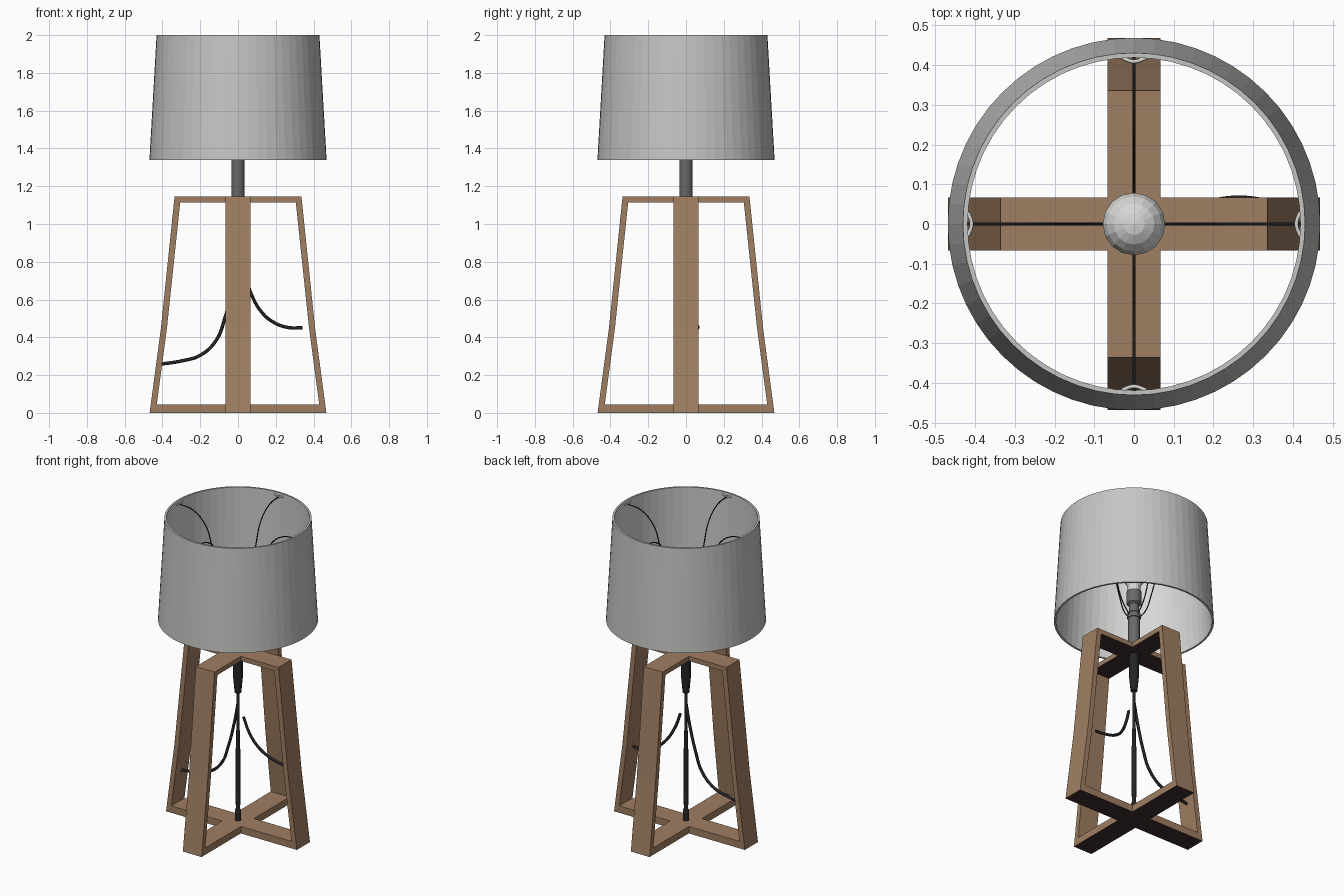
import bpy, bmesh, math
from mathutils import Matrix

if "Cube" in bpy.data.objects:
    bpy.data.objects.remove(bpy.data.objects["Cube"])


def material(name, rgb):
    m = bpy.data.materials.new(name)
    m.diffuse_color = (*rgb, 1)
    m.use_nodes = True
    m.node_tree.nodes["Principled BSDF"].inputs["Base Color"].default_value = m.diffuse_color
    return m


WOOD = material("brown wood", (0.35, 0.21, 0.122))
UNDERSIDE = material("dark stained underside", (0.05, 0.027, 0.027))
FABRIC = material("grey fabric", (0.56, 0.56, 0.55))
LINING = material("pale lining", (0.68, 0.68, 0.67))
METAL = material("dark grey metal", (0.14, 0.14, 0.14))
BLACK = material("black cord", (0.018, 0.018, 0.02))


def add(name, bm, mat, angle=None):
    bmesh.ops.recalc_face_normals(bm, faces=bm.faces)
    me = bpy.data.meshes.new(name)
    bm.to_mesh(me)
    bm.free()
    me.materials.append(mat)
    ob = bpy.data.objects.new(name, me)
    bpy.context.collection.objects.link(ob)
    if angle:
        bpy.context.view_layer.objects.active = ob
        ob.select_set(True)
        bpy.ops.object.shade_smooth_by_angle(angle=math.radians(angle))
        ob.select_set(False)
    return ob


def add_wood(name, bm):
    """Wooden part whose downward faces are dark."""
    ob = add(name, bm, WOOD)
    ob.data.materials.append(UNDERSIDE)
    for f in ob.data.polygons:
        if f.normal.z < -0.7:
            f.material_index = 1


def lathe(name, profile, mat, sides, closed=False, angle=None):
    """Spin an (r, z) profile round the z axis."""
    bm = bmesh.new()
    vs = [bm.verts.new((r, 0, z)) for r, z in profile]
    es = [bm.edges.new(p) for p in zip(vs, vs[1:])]
    if closed:
        es.append(bm.edges.new((vs[-1], vs[0])))
    bmesh.ops.spin(bm, geom=vs + es, cent=(0, 0, 0), axis=(0, 0, 1),
                   angle=math.tau, steps=sides, use_duplicate=False)
    bmesh.ops.remove_doubles(bm, verts=bm.verts, dist=1e-5)
    return add(name, bm, mat, angle)


def tube(name, points, radius, mat, turn=0.0):
    """Smooth round wire through the given points."""
    cu = bpy.data.curves.new(name, 'CURVE')
    cu.dimensions = '3D'
    cu.bevel_depth = radius
    cu.bevel_resolution = 2
    cu.use_fill_caps = True
    sp = cu.splines.new('BEZIER')
    sp.bezier_points.add(len(points) - 1)
    for bp, co in zip(sp.bezier_points, points):
        bp.co = co
        bp.handle_left_type = bp.handle_right_type = 'AUTO'
    sp.resolution_u = 8
    cu.materials.append(mat)
    ob = bpy.data.objects.new(name, cu)
    ob.rotation_euler.z = turn
    bpy.context.collection.objects.link(ob)


# Wooden base: four C-shaped arms round a crossing plate at top and bottom
W, TOP = 0.067, 1.145
outer = [(W, 0), (0.468, 0), (0.408, 0.45), (0.336, TOP), (W, TOP)]
inner = [(W, 0.045), (0.430, 0.045), (0.376, 0.45), (0.306, 1.115), (W, 1.115)]
for i in range(4):
    bm = bmesh.new()
    rings = [[[bm.verts.new((x, y, z)) for x, z in prof] for prof in (outer, inner)]
             for y in (-W, W)]
    (fo, fi), (bo, bi) = rings
    for k in range(4):
        for a, b in ((fo, fi), (fo, bo), (fi, bi), (bo, bi)):
            bm.faces.new((a[k], a[k + 1], b[k + 1], b[k]))
    for k in (0, 4):
        bm.faces.new((fo[k], fi[k], bi[k], bo[k]))
    bmesh.ops.rotate(bm, verts=bm.verts, cent=(0, 0, 0),
                     matrix=Matrix.Rotation(i * math.pi / 2, 3, 'Z'))
    add_wood(f"frame_leg_{i + 1}", bm)
for name, z0, z1 in (("bottom_crossing", 0, 0.045), ("top_crossing", 1.115, TOP)):
    bm = bmesh.new()
    bmesh.ops.create_cube(bm, size=1)
    bmesh.ops.scale(bm, verts=bm.verts, vec=(2 * W, 2 * W, z1 - z0))
    bmesh.ops.translate(bm, verts=bm.verts, vec=(0, 0, (z0 + z1) / 2))
    add_wood(name, bm)

# Shade: thin open drum with a paler inside
shade = lathe("lamp_shade", [(0.469, 1.34), (0.431, 2.0), (0.419, 2.0), (0.457, 1.34)],
              FABRIC, 56, closed=True)
shade.data.materials.append(LINING)
for f in shade.data.polygons:
    c = f.center
    if abs(f.normal.z) < 0.5 and f.normal.x * c.x + f.normal.y * c.y < 0:
        f.material_index = 1

# Stem, collar and socket
lathe("stem", [(0, 1.14), (0.034, 1.14), (0.034, 1.36), (0.04, 1.36), (0.04, 1.39),
               (0.03, 1.40), (0.03, 1.45), (0.044, 1.46), (0.044, 1.54), (0, 1.54)],
      METAL, 20, angle=35)

# Bulb: neck blending into a round globe
globe = [(0.08 * math.sin(math.radians(a)), 1.665 + 0.08 * math.cos(math.radians(a)))
         for a in range(0, 141, 20)]
lathe("bulb", globe + [(0.038, 1.575), (0.036, 1.53)], LINING, 16)

# Wires carrying the shade, with small clips at the rim
arm = [(0.035, 0, 1.375), (0.09, 0, 1.45), (0.135, 0, 1.58), (0.185, 0, 1.76),
       (0.235, 0, 1.89), (0.32, 0, 1.96), (0.42, 0, 1.975)]
for i in range(4):
    tube(f"shade_wire_{i + 1}", arm, 0.0035, BLACK, i * math.pi / 2)
    tube(f"wire_clip_{i + 1}", [(0.418, -0.03, 1.98), (0.409, 0, 1.98), (0.418, 0.03, 1.98)],
         0.005, LINING, i * math.pi / 2)

# Cable holder under the top crossing, and the central cord
lathe("cable_holder", [(0, 1.12), (0.03, 1.12), (0.03, 0.98), (0.02, 0.87), (0, 0.87)],
      BLACK, 16, angle=35)
lathe("central_cord", [(0, 0.88), (0.01, 0.88), (0.008, 0.72), (0.012, 0.55),
                       (0.016, 0.40), (0.013, 0.12), (0.019, 0.10), (0.019, 0.04), (0, 0.04)],
      BLACK, 12, angle=35)

# Loose side cords
tube("left_cord", [(0, 0, 0.80), (-0.03, 0, 0.65), (-0.07, 0, 0.50), (-0.115, 0, 0.385),
                   (-0.20, 0, 0.305), (-0.30, 0, 0.275), (-0.41, 0, 0.258)], 0.009, BLACK)
tube("right_cord", [(0.04, 0, 0.72), (0.07, 0.01, 0.63), (0.12, 0.03, 0.54),
                    (0.18, 0.05, 0.485), (0.26, 0.063, 0.453), (0.34, 0.055, 0.45)],
     0.009, BLACK)
